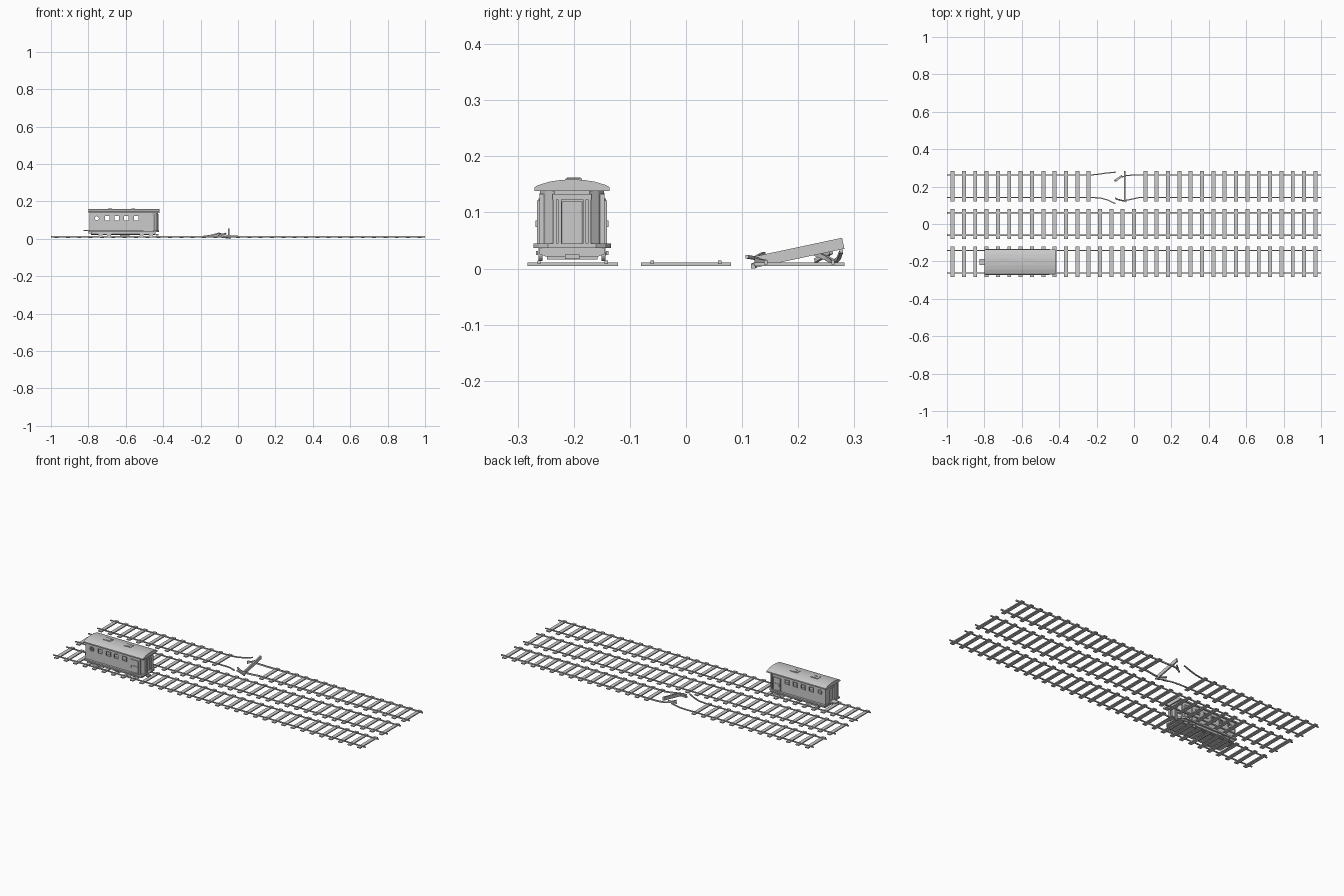
import bpy, bmesh, math
from mathutils import Vector, Matrix

if "Cube" in bpy.data.objects:
    bpy.data.objects.remove(bpy.data.objects["Cube"])


def finish(name, bm):
    bmesh.ops.recalc_face_normals(bm, faces=bm.faces[:])
    me = bpy.data.meshes.new(name)
    bm.to_mesh(me)
    bm.free()
    ob = bpy.data.objects.new(name, me)
    bpy.context.collection.objects.link(ob)
    return ob


def add_box(bm, c, s, rot=None):
    m = Matrix.Translation(c) @ (rot or Matrix()) @ Matrix.Diagonal((*s, 1))
    bmesh.ops.create_cube(bm, size=1, matrix=m)


def boxes(name, items):
    bm = bmesh.new()
    for it in items:
        add_box(bm, *it)
    return finish(name, bm)


def prism(name, pts, offset):
    # closed 3D outline extruded along an offset
    bm = bmesh.new()
    f = bm.faces.new([bm.verts.new(p) for p in pts])
    r = bmesh.ops.extrude_face_region(bm, geom=[f])
    bmesh.ops.translate(bm, vec=offset, verts=[v for v in r['geom'] if isinstance(v, bmesh.types.BMVert)])
    return finish(name, bm)


def cylinders(name, items, axis='X', sides=16):
    bm = bmesh.new()
    for c, r, d in items:
        rot = Matrix.Rotation(math.pi / 2, 4, axis)
        bmesh.ops.create_cone(bm, cap_ends=True, segments=sides, radius1=r, radius2=r,
                              depth=d, matrix=Matrix.Translation(c) @ rot)
    return finish(name, bm)


def cut(ob, cutter):
    cutter.hide_render = True
    m = ob.modifiers.new("cut", 'BOOLEAN')
    m.operation, m.object, m.solver = 'DIFFERENCE', cutter, 'EXACT'
    bpy.context.view_layer.objects.active = ob
    bpy.ops.object.modifier_apply(modifier=m.name)
    bpy.data.objects.remove(cutter)


def rail(name, pts, w=0.006, h=0.006):
    # rectangular section swept along a path
    bm = bmesh.new()
    P = [Vector(p) for p in pts]
    rings = []
    for i, p in enumerate(P):
        t = (P[min(i + 1, len(P) - 1)] - P[max(i - 1, 0)]).normalized()
        s = Vector((0, 0, 1)).cross(t).normalized()
        u = t.cross(s)
        rings.append([bm.verts.new(p + s * a * w / 2 + u * b * h / 2)
                      for a, b in ((-1, -1), (1, -1), (1, 1), (-1, 1))])
    for a, b in zip(rings, rings[1:]):
        for k in range(4):
            bm.faces.new((a[k], a[(k + 1) % 4], b[(k + 1) % 4], b[k]))
    bm.faces.new(rings[0])
    bm.faces.new(rings[-1])
    return finish(name, bm)


# tracks: sleepers and straight rails
xs = [-0.97 + i * 1.94 / 32 for i in range(33)]
RZ = 0.0115
for n, cy in (("near", -0.202), ("middle", 0), ("far", 0.202)):
    keep = [x for x in xs if n != "far" or x < -0.22 or x > 0.04]
    boxes(n + "_sleepers", [((x, cy, 0.008), (0.021, 0.161, 0.006)) for x in keep])
    if n != "far":
        for s in (-1, 1):
            rail(f"{n}_rail", [(-1, cy + s * 0.06, RZ), (1, cy + s * 0.06, RZ)])

# broken rails, bent around the gap
rail("bent_rail_left_outer", [(-1, .262, RZ), (-.23, .262, RZ), (-.19, .266, .013), (-.15, .272, .018), (-.1, .277, .031)])
rail("bent_rail_left_inner", [(-1, .142, RZ), (-.23, .142, RZ), (-.18, .139, .013), (-.14, .128, .018), (-.1, .109, .021)])
rail("bent_rail_right_outer", [(1, .262, RZ), (0, .262, RZ), (-.04, .259, .014), (-.07, .25, .019), (-.1, .228, .028)], h=0.008)
rail("bent_rail_right_inner", [(1, .142, RZ), (.03, .142, RZ), (-.01, .133, .013), (-.05, .125, .016), (-.075, .127, .02), (-.1, .139, .026)], h=0.008)
# tipped sleeper and broken splinters
boxes("tipped_sleeper", [((-.05, .202, .0285), (.008, .16, .02), Matrix.Rotation(math.radians(12), 4, 'X'))])
boxes("splinter", [((-.085, .245, .022), (.05, .007, .007),
                    Matrix.Rotation(.6, 4, 'Z') @ Matrix.Rotation(-.3, 4, 'Y')),
                   ((-.07, .127, .008), (.06, .008, .008),
                    Matrix.Rotation(-.25, 4, 'Z') @ Matrix.Rotation(.12, 4, 'Y'))])

# carriage body: hollow shell with a tapered front end
CY = -0.203


def plan(half, x0, x1, z):
    side = [(x0, half), (x1 - .03, half), (x1 - .012, half - .01), (x1, half - .026)]
    return [(x, CY - y, z) for x, y in side] + [(x, CY + y, z) for x, y in reversed(side)]


body = prism("carriage_body", plan(.057, -.79, -.427, .04), (0, 0, .1))
cut(body, prism("inside_cutter", plan(.052, -.785, -.432, .045), (0, 0, .2)))
wins = [-.70, -.648, -.597, -.545]
cut(body, boxes("window_cutter", [((x, CY, .11), (.024, .3, .022)) for x in wins]))
cut(body, cylinders("round_window_cutter", [((-.755, CY, .11), .011, .3)]))
cut(body, boxes("end_door_cutter", [((-.43, CY, .082), (.03, .038, .074)),
                                    ((-.79, CY, .082), (.03, .036, .074))]))

# window frames on both sides
fr = []
for s in (-1, 1):
    y = CY + s * .0575
    for x in wins:
        fr += [((x, y, .11 + k * .0125), (.03, .005, .003)) for k in (-1, 1)]
        fr += [((x + k * .0135, y, .11), (.003, .005, .022)) for k in (-1, 1)]
boxes("window_frames", fr)
ring = cylinders("round_window_frames", [((-.755, CY + s * .0575, .11), .0145, .005) for s in (-1, 1)])
cut(ring, cylinders("ring_cutter", [((-.755, CY, .11), .011, .3)]))

# side doors with panels
doors, trim = [], []
for s in (-1, 1):
    doors.append(((-.48, CY + s * .058, .083), (.05, .004, .076)))
    y = CY + s * .0605
    trim += [((-.48 + k * .023, y, .083), (.004, .004, .076)) for k in (-1, 1)]
    trim += [((-.48, y, z), (.05, .004, .004)) for z in (.047, .085, .119)]
    trim.append(((-.498, y + s * .003, .08), (.003, .003, .012)))
boxes("side_doors", doors)
boxes("side_door_trim", trim)
# end doors, posts and lintels
boxes("end_doors", [((-.437, CY, .08), (.004, .034, .078)), ((-.783, CY, .08), (.004, .034, .078))])
boxes("end_posts", [((-.427, CY + s * y, .086), (.006, .006, .088)) for s in (-1, 1) for y in (.022, .031)]
      + [((-.791, CY + s * y, .09), (.004, .006, .09)) for s in (-1, 1) for y in (.022, .055)]
      + [((-.427, CY, .128), (.006, .07, .01))])
boxes("corner_posts", [((-.447, CY + s * .053, .088), (.006, .01, .09)) for s in (-1, 1)])

# waist ledge, sole bar and skirt
prism("floor_ledge", plan(.069, -.795, -.422, .037), (0, 0, .008))
prism("skirt", [(-.785, CY + y, z) for y, z in ((-.058, .038), (-.058, .026), (-.048, .022), (.048, .022),
                                               (.058, .026), (.058, .038))], (.345, 0, 0))
boxes("coupler", [((-.808, CY, .045), (.036, .034, .007)), ((-.79, CY, .036), (.02, .02, .012)),
                  ((-.432, CY, .021), (.014, .026, .008))])

# arched roof with eaves and vents
prof = [(-.067, .138), (-.067, .145), (-.06, .149), (-.04, .155), (-.02, .158), (0, .159)]
prof += [(-y, z) for y, z in reversed(prof[:-1])]
roof = prism("roof", [(-.8, CY + y, z) for y, z in prof], (.38, 0, 0))
bpy.context.view_layer.objects.active = roof
boxes("roof_vents", [((x, CY + .003, .158), (.046, .03, .006)) for x in (-.69, -.56)]
      + [((x, CY + .003, .16), (.02, .024, .005)) for x in (-.685, -.56)])

# bogies: wheels, axles, side frames
ax = [-.735, -.69, -.515, -.465]
cylinders("wheels", [((x, CY + s * .056, .0265), .013, .007) for x in ax for s in (-1, 1)], sides=20)
cylinders("axles", [((x, CY, .0265), .003, .12) for x in ax], sides=8)
boxes("bogie_frames", [((x, CY + s * .0625, .028), (.075, .004, .007)) for x in (-.7125, -.49) for s in (-1, 1)])
boxes("underframe_boxes", [((-.605, CY, .022), (.05, .09, .012))])
